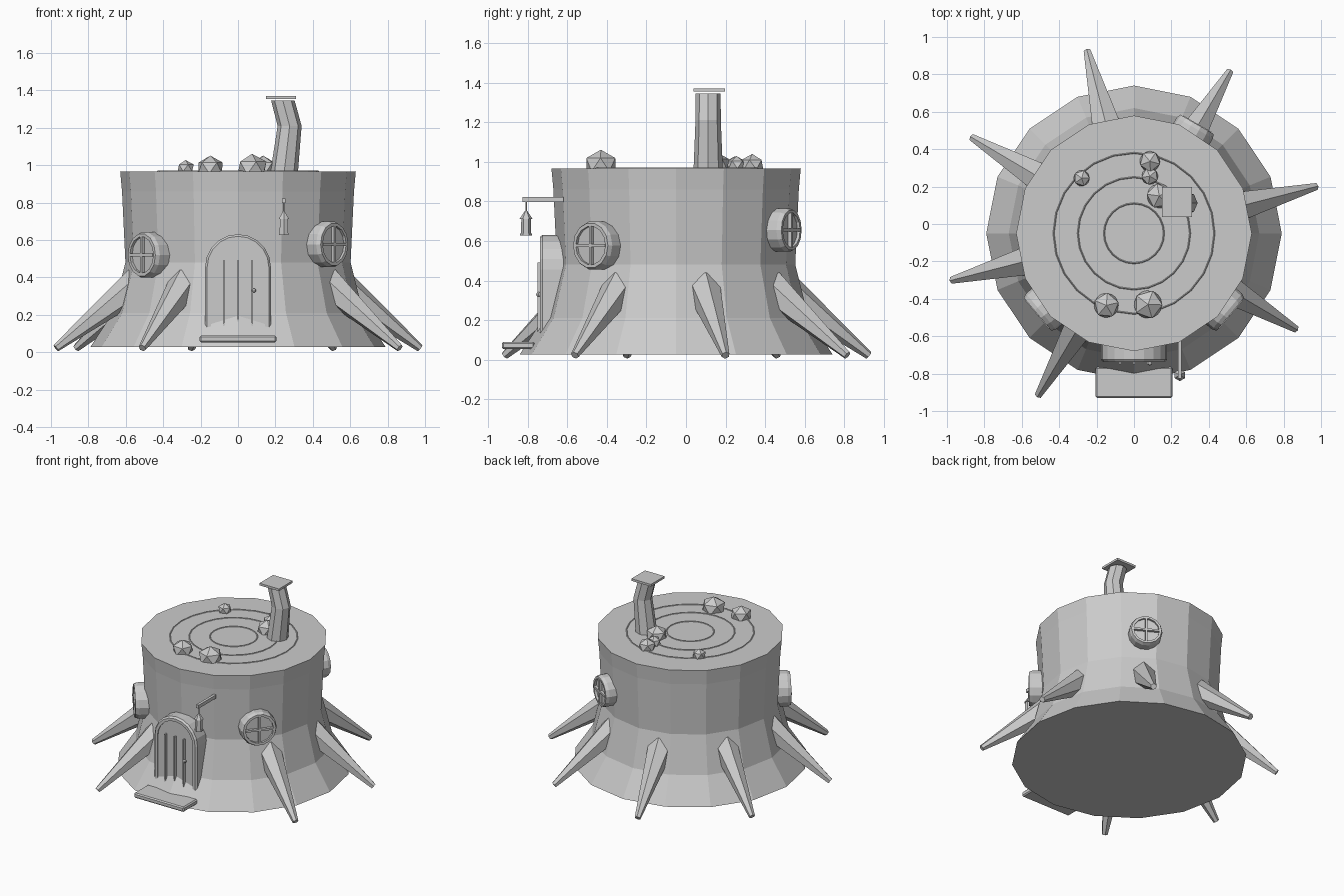
import bpy, bmesh
from math import sin, cos, pi, radians
from mathutils import Vector, Matrix

if "Cube" in bpy.data.objects:
    bpy.data.objects.remove(bpy.data.objects["Cube"])

CENTRE = Vector((0, -0.05, 0))


def finish(name, bm, matrix=None):
    if matrix:
        bm.transform(matrix)
    bmesh.ops.recalc_face_normals(bm, faces=bm.faces)
    me = bpy.data.meshes.new(name)
    bm.to_mesh(me)
    bm.free()
    ob = bpy.data.objects.new(name, me)
    bpy.context.collection.objects.link(ob)
    return ob


def box(name, lo, hi, bevel=0, matrix=None):
    lo, hi = Vector(lo), Vector(hi)
    bm = bmesh.new()
    bmesh.ops.create_cube(bm, size=1, matrix=Matrix.Translation((lo + hi) / 2)
                          @ Matrix.Diagonal((*(hi - lo), 1)))
    if bevel:
        bmesh.ops.bevel(bm, geom=bm.edges[:], offset=bevel, segments=1, affect='EDGES')
    return finish(name, bm, matrix)


def cone(name, a, b, r1, r2, n):
    a, b = Vector(a), Vector(b)
    d = b - a
    bm = bmesh.new()
    bmesh.ops.create_cone(bm, cap_ends=True, segments=n, radius1=r1, radius2=r2, depth=d.length)
    return finish(name, bm, Matrix.Translation((a + b) / 2) @ d.to_track_quat('Z', 'Y').to_matrix().to_4x4())


def rings(name, profile, n, matrix=None, loop=False):
    """Stack of n-sided rings given as (radius, x, z); capped, or closed into a loop."""
    bm = bmesh.new()
    rows = [[bm.verts.new((x + r * cos(2 * pi * i / n), r * sin(2 * pi * i / n), z))
             for i in range(n)] for r, x, z in profile]
    pairs = list(zip(rows, rows[1:])) + ([(rows[-1], rows[0])] if loop else [])
    for p, q in pairs:
        for i in range(n):
            j = (i + 1) % n
            bm.faces.new((p[i], p[j], q[j], q[i]))
    if not loop:
        bm.faces.new(rows[0])
        bm.faces.new(rows[-1])
    return finish(name, bm, matrix)


def arch(half, bottom, spring, n=10):
    pts = [(half, bottom)]
    pts += [(half * cos(pi * i / n), spring + half * sin(pi * i / n)) for i in range(n + 1)]
    return pts + [(-half, bottom)]


# Trunk with flared foot
rings("trunk", [(0.79, 0, 0.027), (0.67, 0, 0.21), (0.602, 0, 0.48), (0.62, 0, 0.86), (0.63, 0, 0.967)],
      16, Matrix.Translation(CENTRE))

# Growth rings on the cut top
for i, r in enumerate((0.16, 0.30, 0.43)):
    rings(f"growth_ring_{i}", [(r - 0.006, 0, 0.965), (r, 0, 0.971), (r + 0.006, 0, 0.965)],
          24, Matrix.Translation(CENTRE), loop=True)

# Roots, every 45 degrees except beside the door
for i in range(8):
    if i == 6:
        continue
    a = radians(14.4 + 45 * i)
    d = Vector((cos(a), sin(a), 0))
    cone(f"root_{i}", CENTRE + d * 0.55 + Vector((0, 0, 0.37)),
         CENTRE + d * 1.005 + Vector((0, 0, 0.022)), 0.09, 0.021, 6)

# Door panel
bm = bmesh.new()
f = bm.faces.new([bm.verts.new((x, -0.60, z)) for x, z in arch(0.145, 0.06, 0.455)])
ext = bmesh.ops.extrude_face_region(bm, geom=[f])
bmesh.ops.translate(bm, vec=(0, -0.13, 0), verts=[v for v in ext['geom'] if isinstance(v, bmesh.types.BMVert)])
finish("door", bm)

# Door frame
bm = bmesh.new()
loops = [[bm.verts.new((x, y, z)) for x, z in arch(h, 0.06, 0.455)]
         for h, y in ((0.145, -0.60), (0.145, -0.738), (0.165, -0.738), (0.176, -0.725), (0.176, -0.60))]
for k in range(5):
    p, q = loops[k], loops[(k + 1) % 5]
    for i in range(len(p) - 1):
        bm.faces.new((p[i], p[i + 1], q[i + 1], q[i]))
bm.faces.new([l[0] for l in loops])
bm.faces.new([l[-1] for l in loops])
finish("door_frame", bm)

# Door battens, knob and step
for i, x in enumerate((-0.075, 0, 0.075)):
    box(f"door_batten_{i}", (x - 0.005, -0.75, 0.12), (x + 0.005, -0.72, 0.49))
bm = bmesh.new()
bmesh.ops.create_uvsphere(bm, u_segments=8, v_segments=6, radius=0.012)
finish("door_knob", bm, Matrix.Translation((0.085, -0.745, 0.33)))
box("door_step", (-0.205, -0.93, 0.053), (0.205, -0.765, 0.09), 0.008)

# Round windows: frame, pane and crossed bars
for i, (deg, z, r) in enumerate(((220, 0.52, 0.125), (320, 0.577, 0.125), (60, 0.655, 0.112))):
    d = Vector((cos(radians(deg)), sin(radians(deg)), 0))
    m = Matrix.Translation(CENTRE + d * 0.575 + Vector((0, 0, z))) @ d.to_track_quat('Z', 'Y').to_matrix().to_4x4()
    g = r * 0.78
    rings(f"window_frame_{i}", [(g, 0, 0), (r, 0, 0), (r, 0, 0.075), (r * 0.92, 0, 0.098), (g, 0, 0.098)],
          14, m, loop=True)
    rings(f"window_pane_{i}", [(g + 0.005, 0, 0.01), (g + 0.005, 0, 0.082)], 14, m)
    box(f"window_bar_upright_{i}", (-0.007, -g, 0.075), (0.007, g, 0.102), 0, m)
    box(f"window_bar_level_{i}", (-g, -0.007, 0.075), (g, 0.007, 0.102), 0, m)

# Lantern on its bracket
lx, ly = 0.245, -0.808
box("lantern_bracket", (lx - 0.01, -0.825, 0.797), (lx + 0.01, -0.62, 0.822))
cone("lantern_hanger", (lx, ly, 0.74), (lx, ly, 0.80), 0.004, 0.004, 6)
cone("lantern_roof", (lx, ly, 0.712), (lx, ly, 0.752), 0.032, 0.006, 6)
cone("lantern_body", (lx, ly, 0.635), (lx, ly, 0.712), 0.026, 0.024, 6)
cone("lantern_base", (lx, ly, 0.627), (lx, ly, 0.637), 0.03, 0.03, 6)

# Bent chimney and cap
rings("chimney", [(0.075, 0.243, 0.93), (0.064, 0.276, 1.21), (0.063, 0.24, 1.345)], 8,
      Matrix.Translation((0, 0.112, 0)))
box("chimney_cap", (0.15, 0.037, 1.354), (0.31, 0.197, 1.37))

# Moss clumps
for i, (x, y, r) in enumerate(((-0.28, 0.245, 0.048), (0.085, 0.335, 0.062), (0.085, 0.255, 0.05),
                               (0.135, 0.15, 0.075), (-0.148, -0.435, 0.075), (0.075, -0.43, 0.086))):
    bm = bmesh.new()
    bmesh.ops.create_icosphere(bm, subdivisions=1, radius=r)
    finish(f"moss_clump_{i}", bm, Matrix.Translation((x, y, 0.985)) @ Matrix.Rotation(i, 4, 'Z')
           @ Matrix.Diagonal((1, 1, 0.88, 1)))
